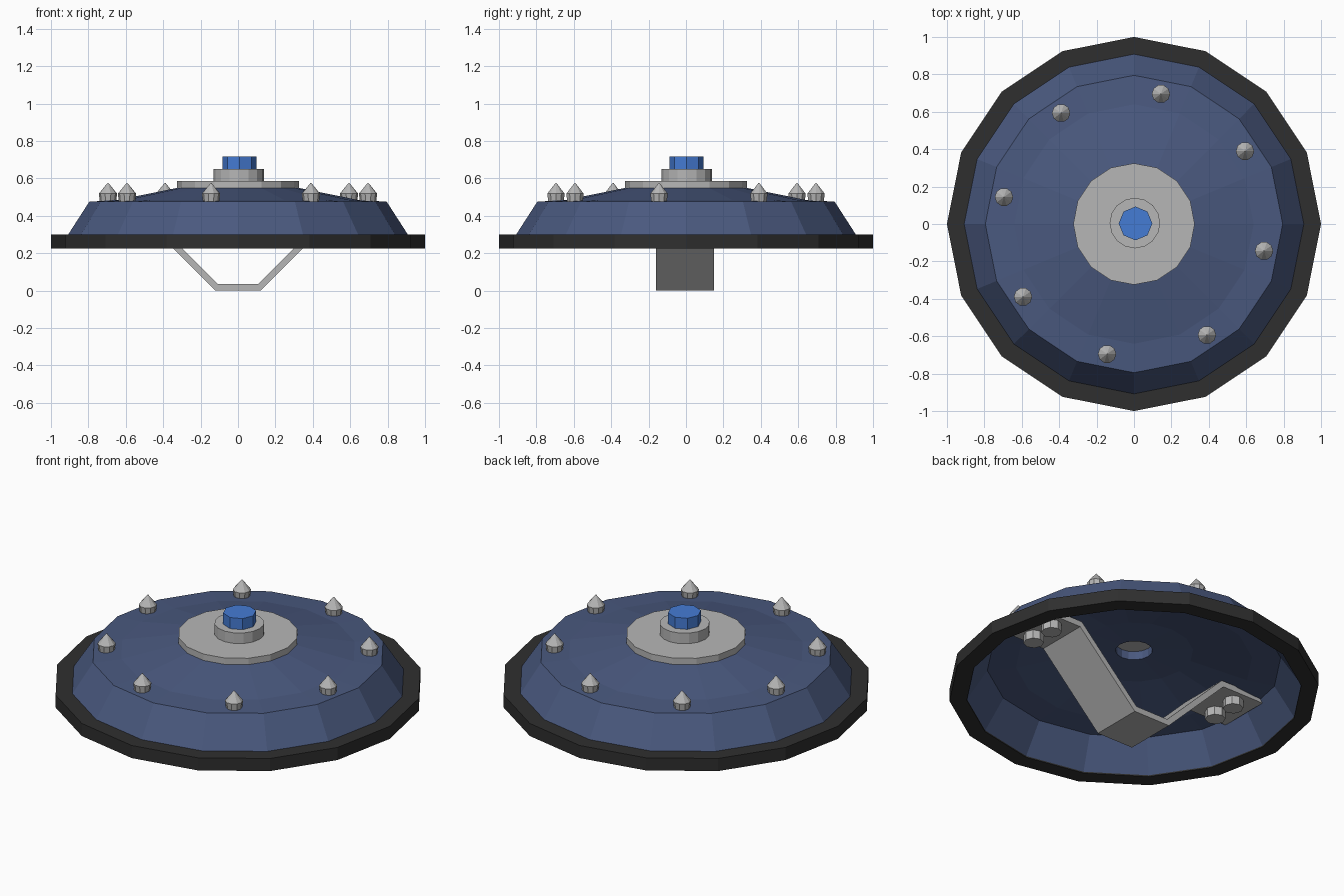
import bpy, bmesh, math
from mathutils import Vector

cube = bpy.data.objects.get("Cube")
if cube:
    bpy.data.objects.remove(cube, do_unlink=True)


def material(name, rgb):
    mat = bpy.data.materials.new(name)
    mat.use_nodes = True
    mat.diffuse_color = (*rgb, 1)
    mat.node_tree.nodes["Principled BSDF"].inputs["Base Color"].default_value = (*rgb, 1)
    return mat


NAVY = material("navy paint", (0.068, 0.1, 0.212))
BLACK = material("black rim", (0.028, 0.028, 0.028))
GREY = material("grey metal", (0.47, 0.47, 0.47))
BLUE = material("bright blue", (0.06, 0.2, 0.66))


def finish(name, bm, mat):
    bmesh.ops.recalc_face_normals(bm, faces=bm.faces[:])
    mesh = bpy.data.meshes.new(name)
    bm.to_mesh(mesh)
    bm.free()
    mesh.materials.append(mat)
    obj = bpy.data.objects.new(name, mesh)
    bpy.context.collection.objects.link(obj)
    return obj


def lathe(name, profile, sides, mat, centre=(0, 0), loop=False):
    """Spin (radius, z) points about z; cap the ends, or close the profile."""
    bm = bmesh.new()
    rings = []
    for r, z in profile:
        ring = []
        for i in range(sides):
            a = math.tau * i / sides
            ring.append(bm.verts.new((centre[0] + r * math.cos(a),
                                      centre[1] + r * math.sin(a), z)))
        rings.append(ring)
    pairs = list(zip(rings, rings[1:]))
    if loop:
        pairs.append((rings[-1], rings[0]))
    else:
        bm.faces.new(rings[0])
        bm.faces.new(rings[-1])
    for low, high in pairs:
        for i in range(sides):
            j = (i + 1) % sides
            bm.faces.new((low[i], low[j], high[j], high[i]))
    return finish(name, bm, mat)


# Dished shield body, hollow underneath
SHELL = 0.07
outer = [(0.908, 0.3), (0.795, 0.475), (0.64, 0.485), (0.32, 0.55), (0.1, 0.56)]
inner = [(r, z - SHELL) for r, z in reversed(outer)]
lathe("shield_body", inner + outer, 16, NAVY, loop=True)

# Heavy outer rim
lathe("outer_rim", [(0.906, 0.225), (1, 0.225), (1, 0.3), (0.906, 0.3)], 16, BLACK, loop=True)

# Stacked centre boss
lathe("boss_plate", [(0.325, 0.54), (0.325, 0.587)], 16, GREY)
lathe("boss_collar", [(0.135, 0.58), (0.135, 0.65)], 16, GREY, (0.005, 0.005))
lathe("boss_gem", [(0.09, 0.64), (0.09, 0.716)], 8, BLUE, (0.008, 0.003))

# Ring of spikes
for k in range(8):
    a = math.radians(33.3 + 45 * k)
    lathe(f"spike_{k + 1}", [(0.042, 0.465), (0.049, 0.518), (0.002, 0.576)], 10, GREY,
          (0.71 * math.cos(a), 0.71 * math.sin(a)))

# Bent strap handle: mirrored half path, given thickness and width
half_low = [(0.12, 0), (0.505, 0.385), (0.78, 0.385)]
half_high = [(0.108, 0.035), (0.493, 0.42), (0.78, 0.42)]
low = [(-x, z) for x, z in reversed(half_low)] + half_low
high = [(-x, z) for x, z in reversed(half_high)] + half_high
bm = bmesh.new()
sections = []
for (xl, zl), (xh, zh) in zip(low, high):
    sections.append([bm.verts.new(p) for p in (
        (xl, -0.16, zl), (xl, 0.15, zl), (xh, 0.15, zh), (xh, -0.16, zh))])
for a, b in zip(sections, sections[1:]):
    for i in range(4):
        j = (i + 1) % 4
        bm.faces.new((a[i], a[j], b[j], b[i]))
bm.faces.new(sections[0])
bm.faces.new(sections[-1])
finish("strap_handle", bm, GREY)

# Bolts holding the handle feet
for side, x in (("left", 0.64), ("right", -0.64)):
    for place, y in (("front", -0.08), ("back", 0.07)):
        lathe(f"{side}_{place}_bolt", [(0.055, 0.335), (0.055, 0.39)], 8, GREY, (x, y))
